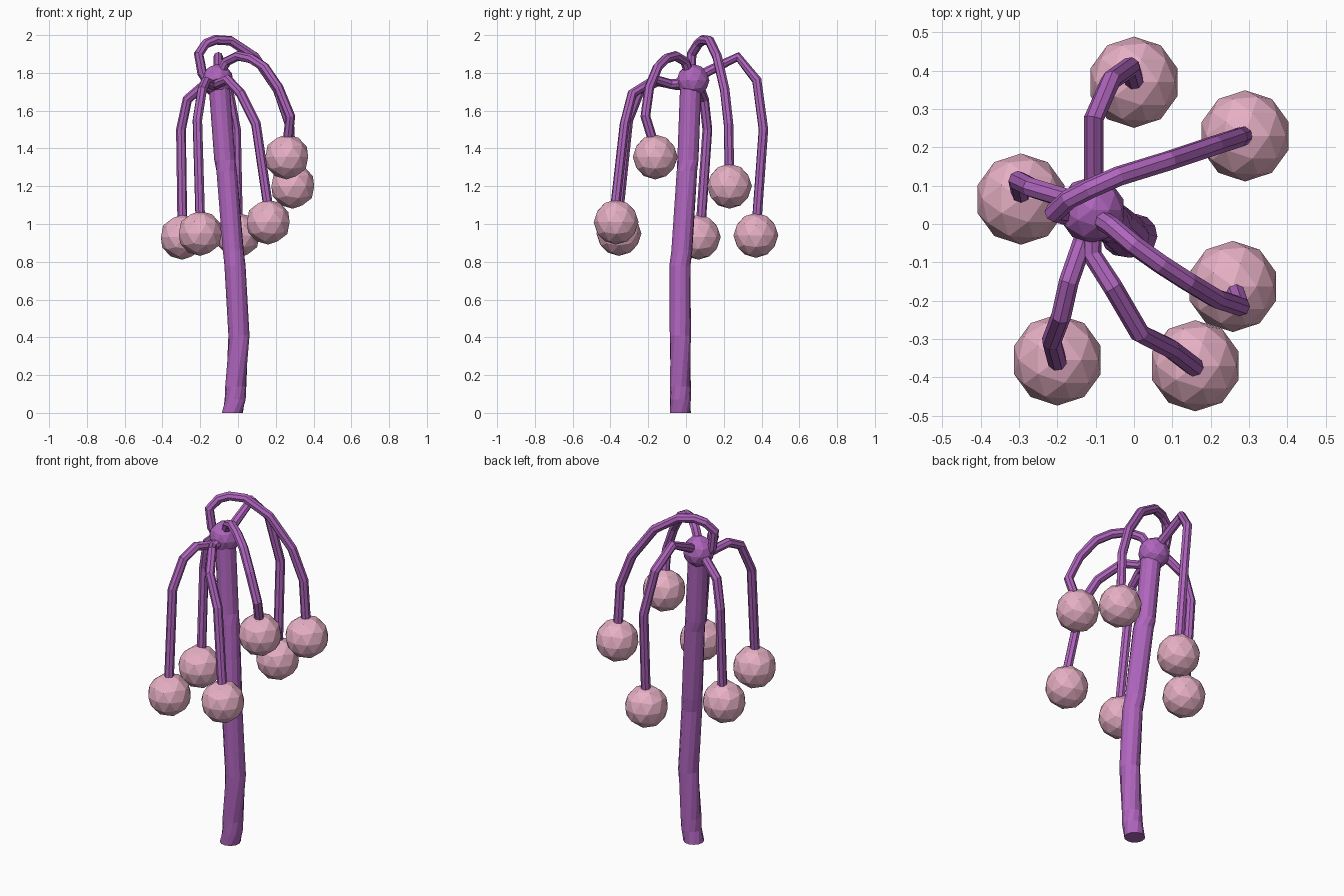
import bpy, bmesh, math
from mathutils import Vector, Matrix


def material(name, rgb):
    m = bpy.data.materials.new(name)
    m.diffuse_color = (*rgb, 1)
    return m


purple = material("purple", (0.43, 0.13, 0.51))
pink = material("pink", (0.79, 0.43, 0.55))


def finish(name, bm, mat):
    bmesh.ops.recalc_face_normals(bm, faces=bm.faces[:])
    me = bpy.data.meshes.new(name)
    bm.to_mesh(me)
    bm.free()
    me.materials.append(mat)
    ob = bpy.data.objects.new(name, me)
    bpy.context.collection.objects.link(ob)
    return ob


def tube(name, pts, radius, sides, flat=False, twist=None):
    """Faceted tube along a path; flat keeps every ring horizontal."""
    pts = [Vector(p) for p in pts]
    bm = bmesh.new()
    rings, side = [], Vector((1, 0.1, 0))
    for i, p in enumerate(pts):
        a = (p - pts[max(i - 1, 0)]).normalized()
        b = (pts[min(i + 1, len(pts) - 1)] - p).normalized()
        t = Vector((0, 0, 1)) if flat else (a + b).normalized()
        side = (side - t * side.dot(t)).normalized()
        up = t.cross(side)
        ring = []
        for k in range(sides):
            ang = math.tau * k / sides + (twist[i] if twist else 0)
            ring.append(bm.verts.new(p + radius * (side * math.cos(ang) + up * math.sin(ang))))
        rings.append(ring)
    for r0, r1 in zip(rings, rings[1:]):
        for k in range(sides):
            j = (k + 1) % sides
            bm.faces.new((r0[k], r0[j], r1[j], r1[k]))
    bm.faces.new(rings[0])
    bm.faces.new(rings[-1])
    return finish(name, bm, purple)


def ball(name, centre, radius, mat):
    bm = bmesh.new()
    bmesh.ops.create_icosphere(bm, subdivisions=2, radius=radius,
                               matrix=Matrix.Translation(centre))
    return finish(name, bm, mat)


# Crooked stalk with a slight twist between its sections
tube("stalk",
     [(-0.03, -0.03, 0), (-0.015, -0.03, 0.07), (-0.012, -0.03, 0.14), (0.005, -0.03, 0.41),
      (-0.016, -0.032, 0.78), (-0.025, -0.022, 0.86), (-0.06, 0.005, 1.28),
      (-0.07, 0.01, 1.34), (-0.1, 0.025, 1.74)],
     0.056, 12, True, [0, 0.3, 0.5, 0.9, 1.0, 1.1, 1.2, 1.5, 1.5])
ball("hub", (-0.11, 0.037, 1.76), 0.087, purple)

# Drooping branches: path from the hub, and the bulb at the tip
branches = {
    "back": ([(-0.105, 0.05, 1.77), (-0.105, 0.12, 1.81), (-0.105, 0.275, 1.885),
              (-0.06, 0.375, 1.76), (-0.01, 0.41, 1.5), (0, 0.375, 1.02)], (0, 0.37, 0.94)),
    "back_right": ([(-0.15, 0.03, 1.74), (-0.19, 0.025, 1.8), (-0.208, 0.03, 1.9),
                    (-0.17, 0.065, 1.955), (-0.12, 0.09, 1.975), (-0.04, 0.125, 1.97),
                    (0.09, 0.165, 1.885), (0.21, 0.205, 1.71), (0.272, 0.225, 1.53),
                    (0.285, 0.23, 1.28)], (0.29, 0.23, 1.2)),
    "left": ([(-0.13, 0.05, 1.75), (-0.18, 0.068, 1.735), (-0.268, 0.095, 1.66),
              (-0.302, 0.113, 1.5), (-0.295, 0.08, 1.02)], (-0.295, 0.065, 0.93)),
    "front_left": ([(-0.115, 0.02, 1.74), (-0.135, -0.05, 1.735), (-0.17, -0.15, 1.755),
                    (-0.19, -0.24, 1.71), (-0.215, -0.305, 1.55), (-0.2, -0.36, 1.03)],
                   (-0.2, -0.355, 0.95)),
    "front": ([(-0.11, 0.01, 1.75), (-0.11, -0.08, 1.74), (-0.055, -0.165, 1.765),
               (0.015, -0.285, 1.69), (0.095, -0.325, 1.53), (0.16, -0.375, 1.09)],
              (0.16, -0.37, 1.01)),
    "front_right": ([(-0.1, 0.02, 1.79), (-0.06, -0.005, 1.86), (0, -0.055, 1.89),
                     (0.07, -0.105, 1.875), (0.14, -0.15, 1.83), (0.215, -0.195, 1.72),
                     (0.277, -0.215, 1.57), (0.263, -0.175, 1.44)], (0.258, -0.163, 1.355)),
}
for name, (path, tip) in branches.items():
    tube(name + "_branch", path, 0.026, 8)
    ball(name + "_bulb", tip, 0.119, pink)
